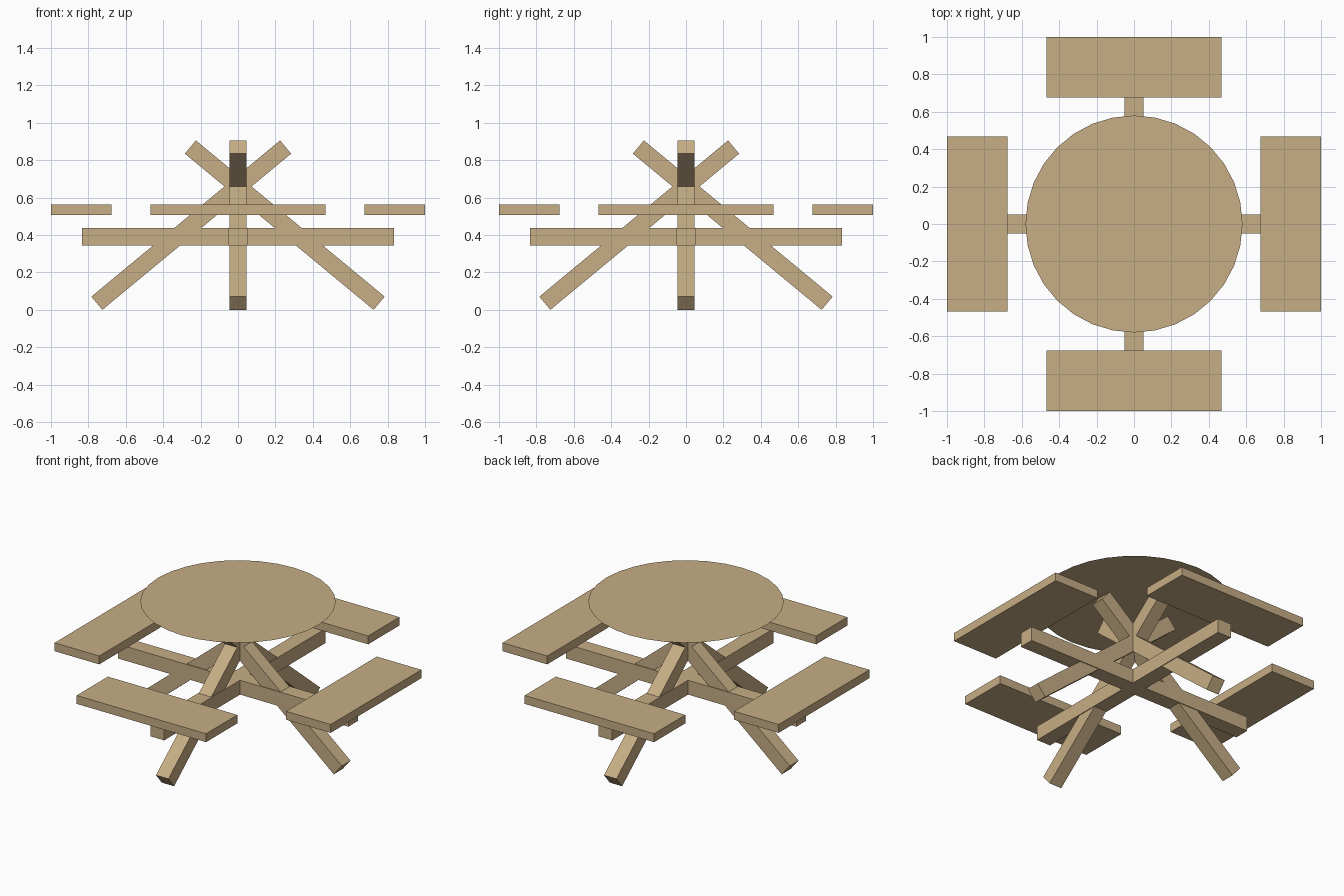
import bpy
import math
from mathutils import Matrix

if "Cube" in bpy.data.objects:
    bpy.data.objects.remove(bpy.data.objects["Cube"])

wood = bpy.data.materials.new("light_wood")
wood.diffuse_color = (0.57, 0.42, 0.235, 1)
wood.use_nodes = True
wood.node_tree.nodes["Principled BSDF"].inputs["Base Color"].default_value = wood.diffuse_color


def box(name, size, loc, tilt=0.0, turn=0.0):
    """Plank of a given size, tilted about y, placed, then turned about z."""
    bpy.ops.mesh.primitive_cube_add(size=1)
    ob = bpy.context.object
    ob.name = name
    ob.data.transform(Matrix.Rotation(turn, 4, 'Z')
                      @ Matrix.Translation(loc)
                      @ Matrix.Rotation(tilt, 4, 'Y')
                      @ Matrix.Diagonal((*size, 1)))
    ob.data.materials.append(wood)
    return ob


# Round table top, a single thin sheet
bpy.ops.mesh.primitive_circle_add(vertices=32, radius=0.58, fill_type='NGON',
                                  location=(0, 0, 0.92))
top = bpy.context.object
top.name = "table_top"
top.data.materials.append(wood)

# Four slanted legs crossing under the top, and four bench seats
for i in range(4):
    turn = i * math.pi / 2
    box(f"leg_{i + 1}", (1.31, 0.09, 0.092), (-0.25, 0, 0.4525),
        -math.radians(39.6), turn)
    box(f"seat_{i + 1}", (0.323, 0.938, 0.055), (0.8385, 0, 0.534), 0, turn)

# Two crossed beams beneath the seats
for i in range(2):
    box(f"seat_beam_{i + 1}", (1.67, 0.10, 0.094), (0, 0, 0.39), 0,
        i * math.pi / 2)
